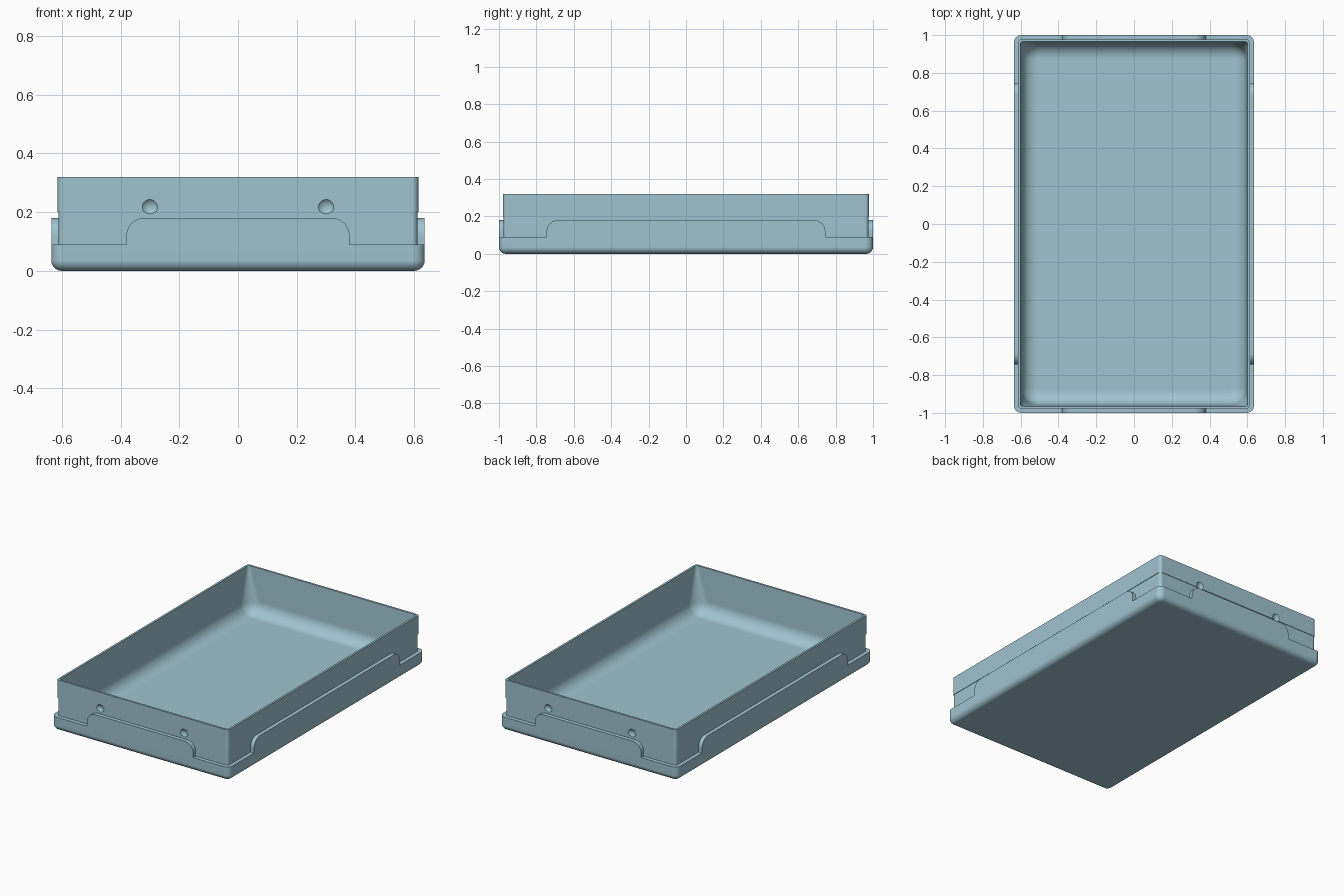
import bpy, bmesh, math
from mathutils import Vector

if "Cube" in bpy.data.objects:
    bpy.data.objects.remove(bpy.data.objects["Cube"], do_unlink=True)

mat = bpy.data.materials.new("dusty_blue")
mat.use_nodes = True
COLOR = (0.35, 0.55, 0.63, 1)
mat.diffuse_color = COLOR
mat.node_tree.nodes["Principled BSDF"].inputs["Base Color"].default_value = COLOR

HX, HY = 0.636, 1.0          # half size of the base
LEDGE, RIM = 0.09, 0.32      # heights of the ledge and the rim
WALL = 0.022                 # inset of the upright wall
FLOOR, FILLET = 0.03, 0.08


def make_object(name, bm):
    bmesh.ops.recalc_face_normals(bm, faces=bm.faces)
    mesh = bpy.data.meshes.new(name)
    bm.to_mesh(mesh)
    bm.free()
    mesh.materials.append(mat)
    ob = bpy.data.objects.new(name, mesh)
    bpy.context.collection.objects.link(ob)
    return ob


def activate(ob):
    bpy.ops.object.select_all(action='DESELECT')
    ob.select_set(True)
    bpy.context.view_layer.objects.active = ob


def rounded_ring(bm, inset, radius, z, steps=8):
    """Rounded rectangle of vertices, inset from the base outline."""
    verts = []
    for k, (sx, sy) in enumerate(((1, 1), (-1, 1), (-1, -1), (1, -1))):
        cx, cy = sx * (HX - inset - radius), sy * (HY - inset - radius)
        for i in range(steps + 1):
            a = math.pi / 2 * (k + i / steps)
            verts.append(bm.verts.new((cx + radius * math.cos(a),
                                       cy + radius * math.sin(a), z)))
    return verts


# Tray shell: rings run from the underside, over the rim, down to the floor
rings = []
edge = 0.036
for i in range(7):
    a = math.pi / 2 * i / 6
    inset = edge * (1 - math.sin(a))
    rings.append((inset, 0.04 - inset, edge * (1 - math.cos(a))))
rings += [(0, 0.04, LEDGE),
          (WALL + 0.003, 0.018, LEDGE), (WALL + 0.003, 0.018, 0.2),
          (WALL, 0.02, 0.2), (WALL, 0.02, RIM),
          (WALL + 0.013, 0.012, RIM)]
for i in range(9):
    a = math.pi / 2 * i / 8
    inset = FILLET * (1 - math.cos(a))
    rings.append((WALL + 0.02 + inset, 0.085 - inset,
                  FLOOR + FILLET * (1 - math.sin(a))))

bm = bmesh.new()
loops = [rounded_ring(bm, *r) for r in rings]
for low, high in zip(loops, loops[1:]):
    n = len(low)
    for i in range(n):
        j = (i + 1) % n
        bm.faces.new((low[i], low[j], high[j], high[i]))
bm.faces.new(loops[0])
bm.faces.new(loops[-1])
tray = make_object("tray_shell", bm)

# Round dimples in both end walls
depth, mouth = 0.012, 0.026
ball = (mouth ** 2 + depth ** 2) / (2 * depth)
bm = bmesh.new()
for sx in (-1, 1):
    for sy in (-1, 1):
        made = bmesh.ops.create_uvsphere(bm, u_segments=32, v_segments=24, radius=ball)
        bmesh.ops.translate(bm, verts=made["verts"],
                            vec=Vector((sx * 0.3, sy * (HY - WALL - depth + ball), 0.217)))
cutter = make_object("dimple_cutter", bm)
cutter.hide_render = True
cut = tray.modifiers.new("Dimples", 'BOOLEAN')
cut.operation = 'DIFFERENCE'
cut.solver = 'EXACT'
cut.object = cutter
activate(tray)
bpy.ops.object.modifier_apply(modifier=cut.name)
bpy.data.objects.remove(cutter, do_unlink=True)


def add_tab(name, half, face, along_x, side):
    """Raised tab with rounded upper corners, standing on the ledge."""
    top, r = 0.18, 0.06
    outline = [(half, LEDGE)]
    outline += [(half - r + r * math.cos(a), top - r + r * math.sin(a))
                for a in (math.pi / 2 * i / 8 for i in range(9))]
    outline += [(-u, z) for u, z in reversed(outline)]
    bm = bmesh.new()
    pairs = []
    for d in (face, face - WALL - 0.006):
        d *= side
        pairs.append([bm.verts.new((u, d, z) if along_x else (d, u, z))
                      for u, z in outline])
    outer, inner = pairs
    n = len(outline)
    for i in range(n):
        j = (i + 1) % n
        bm.faces.new((outer[i], outer[j], inner[j], inner[i]))
    bm.faces.new(outer)
    bm.faces.new(inner)
    return make_object(name, bm)


# One tab on each side
parts = [tray,
         add_tab("front_tab", 0.38, HY, True, -1),
         add_tab("back_tab", 0.38, HY, True, 1),
         add_tab("left_tab", 0.745, HX, False, 1),
         add_tab("right_tab", 0.745, HX, False, -1)]

# Smooth the rounded edges and keep the flat faces flat
for ob in parts:
    activate(ob)
    bpy.ops.object.shade_smooth_by_angle(angle=math.radians(30))
    weighted = ob.modifiers.new("Weighted normals", 'WEIGHTED_NORMAL')
    weighted.keep_sharp = True
